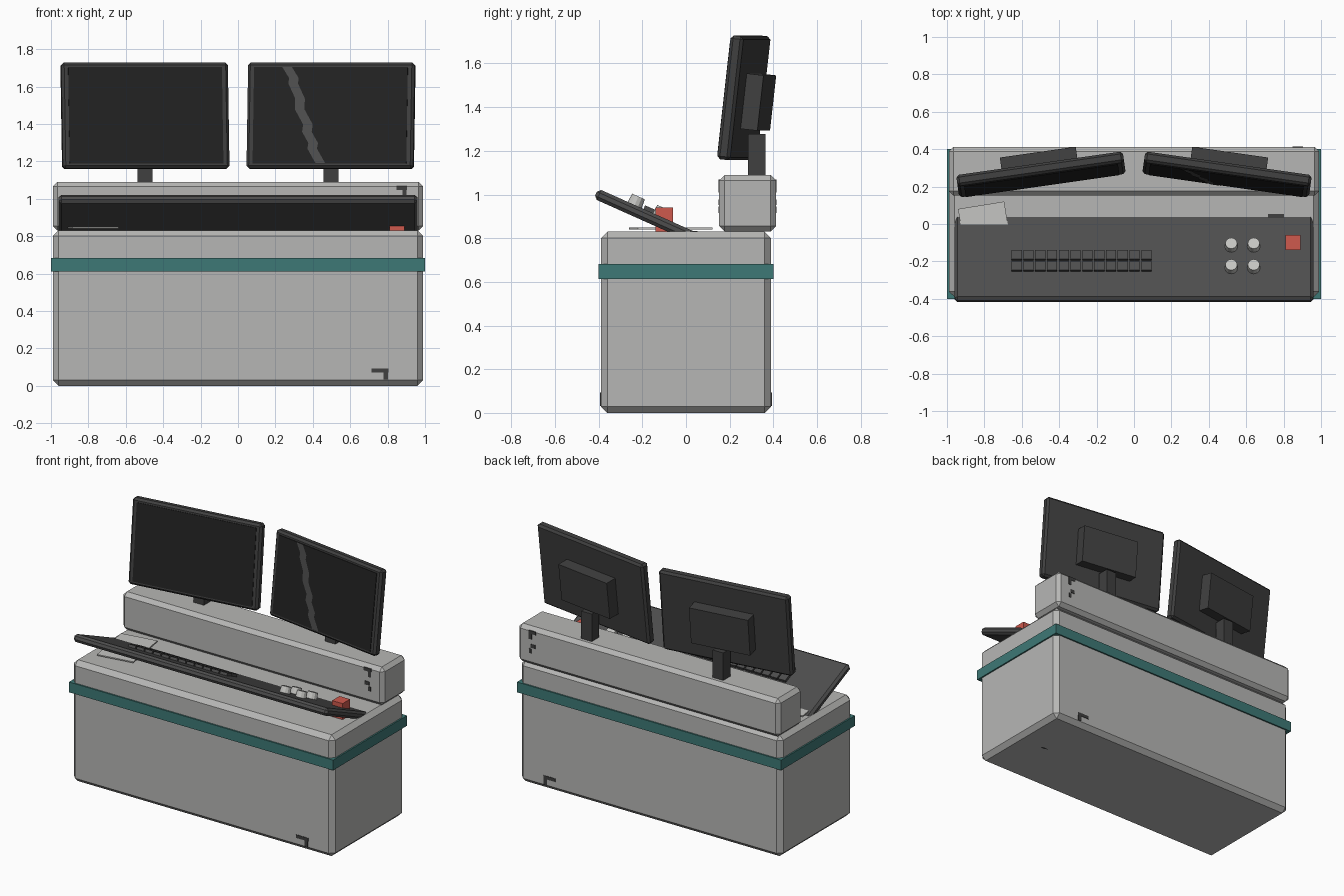
import bpy, bmesh, math
from mathutils import Matrix, Vector

if "Cube" in bpy.data.objects:
    bpy.data.objects.remove(bpy.data.objects["Cube"])


def material(name, r, g, b):
    m = bpy.data.materials.new(name)
    m.diffuse_color = (r, g, b, 1)
    m.use_nodes = True
    m.node_tree.nodes["Principled BSDF"].inputs["Base Color"].default_value = m.diffuse_color
    return m


GREY = material("desk grey", 0.47, 0.47, 0.46)
PALE = material("pale grey", 0.56, 0.56, 0.54)
PANEL = material("panel charcoal", 0.075, 0.075, 0.075)
FRAME = material("monitor charcoal", 0.05, 0.05, 0.05)
SCREEN = material("screen black", 0.016, 0.016, 0.016)
TEAL = material("teal", 0.048, 0.19, 0.18)
RED = material("red", 0.62, 0.10, 0.075)


def finish(name, bm, mat):
    bmesh.ops.recalc_face_normals(bm, faces=bm.faces[:])
    me = bpy.data.meshes.new(name)
    bm.to_mesh(me)
    bm.free()
    me.materials.append(mat)
    ob = bpy.data.objects.new(name, me)
    bpy.context.collection.objects.link(ob)
    return ob


def box(name, size, loc, mat, bevel=0, frame=Matrix()):
    bm = bmesh.new()
    bmesh.ops.create_cube(bm, size=1)
    bmesh.ops.scale(bm, vec=size, verts=bm.verts[:])
    if bevel:
        bmesh.ops.bevel(bm, geom=bm.edges[:], offset=bevel, segments=1,
                        affect='EDGES')
    bm.transform(frame @ Matrix.Translation(loc))
    return finish(name, bm, mat)


# cabinet, trim band and rear riser
box("cabinet", (1.98, 0.78, 0.83), (0, 0, 0.415), GREY, 0.03)
box("trim_band", (2.0, 0.8, 0.07), (0, 0, 0.647), TEAL)
box("rear_riser", (1.98, 0.26, 0.26), (0, 0.282, 0.96), GREY, 0.025)

# tilted control panel, high at the front
tilt = 0.42
panel = Matrix.Translation((0, -0.184, 0.902)) @ Matrix.Rotation(-tilt, 4, 'X')
box("control_panel", (1.92, 0.5, 0.05), (0, 0, 0), PANEL, 0.015, panel)


def along(y):
    """Panel coordinate for a world y on the panel's top."""
    return (y + 0.174) / math.cos(tilt)


# two rows of keys
for row, y in enumerate((-0.17, -0.23)):
    for i in range(12):
        box(f"key_{row}_{i}", (0.054, 0.054, 0.02),
            (-0.627 + i * 0.063, along(y), 0.033), PANEL, 0, panel)

# four knobs
for i, x in enumerate((0.52, 0.64)):
    for j, y in enumerate((-0.12, -0.235)):
        bm = bmesh.new()
        bmesh.ops.create_cone(bm, cap_ends=True, segments=12, radius1=0.035,
                              radius2=0.032, depth=0.045)
        bm.transform(panel @ Matrix.Translation((x, along(y), 0.045)))
        finish(f"knob_{i}_{j}", bm, PALE)

# upright red button block
box("red_button", (0.08, 0.08, 0.11), (0.85, -0.1, 0.885), RED)

# loose sheet lying on the desk
box("paper_sheet", (0.25, 0.345, 0.008), (0, 0, 0), PALE, 0,
    Matrix.Translation((-0.79, -0.07, 0.844)) @ Matrix.Rotation(0.16, 4, 'Z'))

# two monitors turned inwards and leaning back
for side, s in (("left", -1), ("right", 1)):
    f = (Matrix.Translation((s * 0.4975, 0.265, 1.443))
         @ Matrix.Rotation(-s * 0.142, 4, 'Z') @ Matrix.Rotation(-0.113, 4, 'X'))
    box(side + "_monitor", (0.9, 0.06, 0.57), (0, 0, 0), FRAME, 0.014, f)
    box(side + "_screen", (0.83, 0.008, 0.52), (0, -0.03, 0), SCREEN, 0, f)
    box(side + "_monitor_back", (0.41, 0.09, 0.255), (0, 0.063, -0.012), FRAME, 0, f)
    box(side + "_neck", (0.08, 0.08, 0.2), (s * 0.4975, 0.325, 1.178), FRAME)

# jagged crack across the right screen
bm = bmesh.new()
edge = [(-0.262, 0.258), (-0.225, 0.2), (-0.228, 0.17), (-0.19, 0.09),
        (-0.19, 0.03), (-0.145, -0.05), (-0.15, -0.09), (-0.115, -0.15),
        (-0.12, -0.18), (-0.075, -0.258)]
rows = [[bm.verts.new((x + dx, -0.0365, z + dz)) for dx, dz in ((0, 0), (0.052, 0))]
        for x, z in edge]
for a, b in zip(rows, rows[1:]):
    bm.faces.new((a[0], b[0], b[1], a[1]))
bm.transform(f)
finish("screen_crack", bm, PANEL)

# small dark scuffs on both long faces of the cabinet and riser
for side, y in (("front", -0.39), ("back", 0.39)):
    box(side + "_scuff_bar", (0.09, 0.006, 0.022), (0.76, y, 0.082), FRAME)
    box(side + "_scuff_drop", (0.024, 0.006, 0.045), (0.79, y, 0.055), FRAME)
for side, y in (("front", 0.152), ("back", 0.412)):
    for i, (x, z, w, h) in enumerate(((0.875, 1.058, 0.055, 0.022),
                                      (0.89, 1.03, 0.022, 0.04),
                                      (0.87, 0.965, 0.035, 0.025),
                                      (0.89, 0.93, 0.018, 0.03))):
        box(f"{side}_riser_scuff_{i}", (w, 0.006, h), (x, y, z), FRAME)
box("desk_scuff", (0.085, 0.02, 0.006), (0.76, 0.043, 0.831), FRAME)
box("underside_scuff", (0.05, 0.015, 0.004), (0.77, 0.01, 0.002), FRAME)
